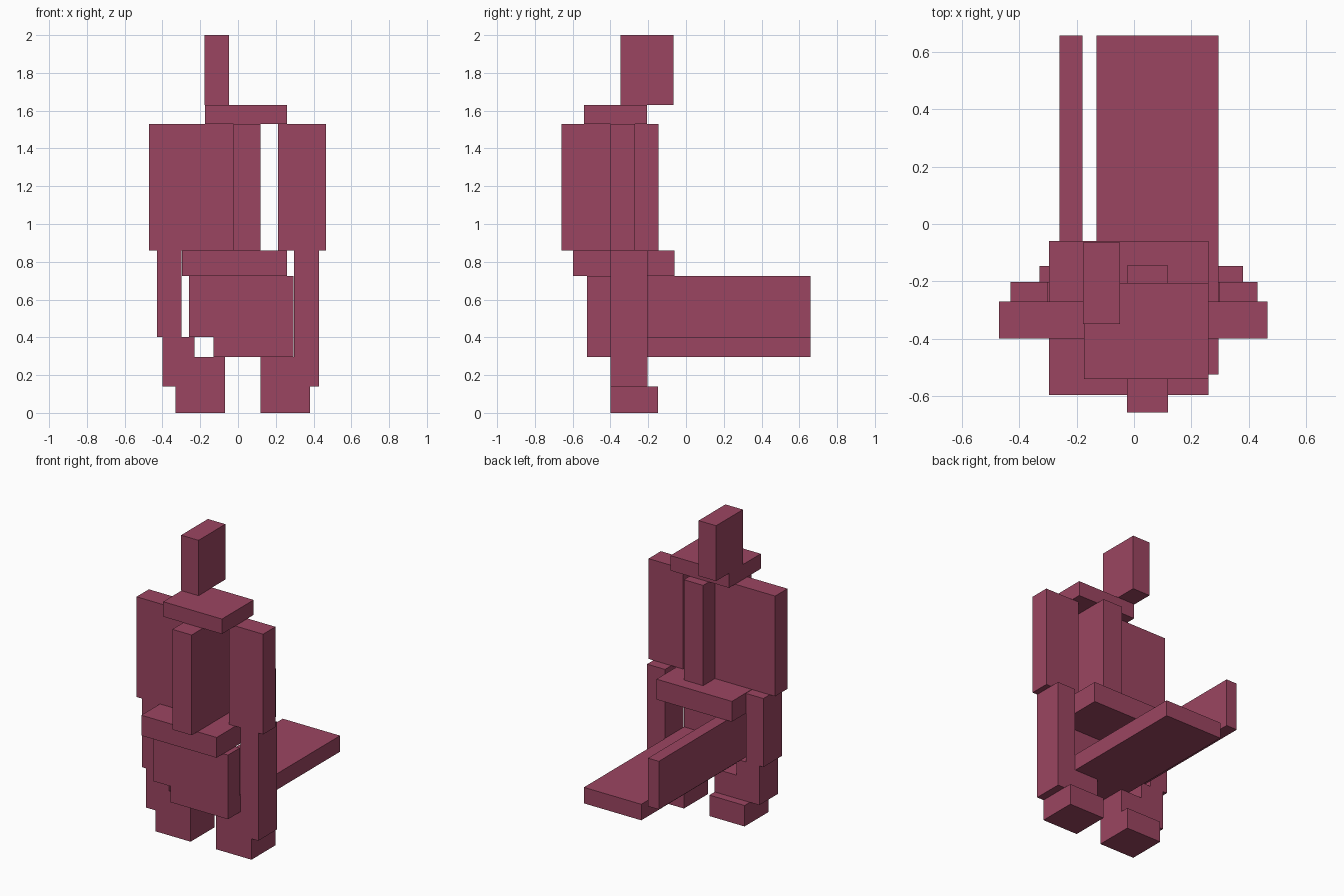
import bpy

if "Cube" in bpy.data.objects:
    bpy.data.objects.remove(bpy.data.objects["Cube"])

mat = bpy.data.materials.new("maroon")
mat.diffuse_color = (0.33, 0.06, 0.12, 1)
mat.use_nodes = True
mat.node_tree.nodes["Principled BSDF"].inputs["Base Color"].default_value = mat.diffuse_color


def box(name, x, y, z):
    """Axis-aligned box from (min, max) ranges."""
    bpy.ops.mesh.primitive_cube_add(size=1, location=[sum(r) / 2 for r in (x, y, z)])
    ob = bpy.context.object
    ob.name = name
    ob.scale = [r[1] - r[0] for r in (x, y, z)]
    bpy.ops.object.transform_apply(location=False, rotation=False, scale=True)
    ob.data.materials.append(mat)


LEG_Y = (-0.40, -0.203)
FOOT_Y = (-0.40, -0.147)
ARM_Y = (-0.40, -0.27)

# Feet
box("left_foot", (-0.33, -0.07), FOOT_Y, (0, 0.14))
box("right_foot", (0.118, 0.38), FOOT_Y, (0, 0.14))

# Legs
box("left_ankle", (-0.23, -0.07), LEG_Y, (0.14, 0.295))
box("left_lower_leg", (-0.40, -0.23), LEG_Y, (0.14, 0.402))
box("left_upper_leg", (-0.43, -0.30), LEG_Y, (0.402, 0.86))
box("right_ankle", (0.118, 0.297), LEG_Y, (0.14, 0.295))
box("right_leg", (0.297, 0.43), LEG_Y, (0.14, 0.86))

# Long plank and rail running out behind, with the front panel
box("rear_plank", (-0.13, 0.294), (-0.525, 0.658), (0.295, 0.402))
box("rear_rail", (-0.26, -0.18), (-0.525, 0.658), (0.402, 0.724))
box("front_panel", (-0.18, 0.294), (-0.525, -0.40), (0.402, 0.724))

# Hips, torso and arms
box("hip_slab", (-0.297, 0.26), (-0.597, -0.06), (0.724, 0.86))
box("torso_column", (-0.025, 0.118), (-0.658, -0.145), (0.86, 1.53))
box("left_arm", (-0.47, -0.025), ARM_Y, (0.86, 1.53))
box("right_arm", (0.212, 0.466), ARM_Y, (0.86, 1.53))

# Shoulders and head
box("shoulder_slab", (-0.174, 0.26), (-0.541, -0.206), (1.53, 1.63))
box("head", (-0.177, -0.048), (-0.348, -0.065), (1.63, 2.0))
